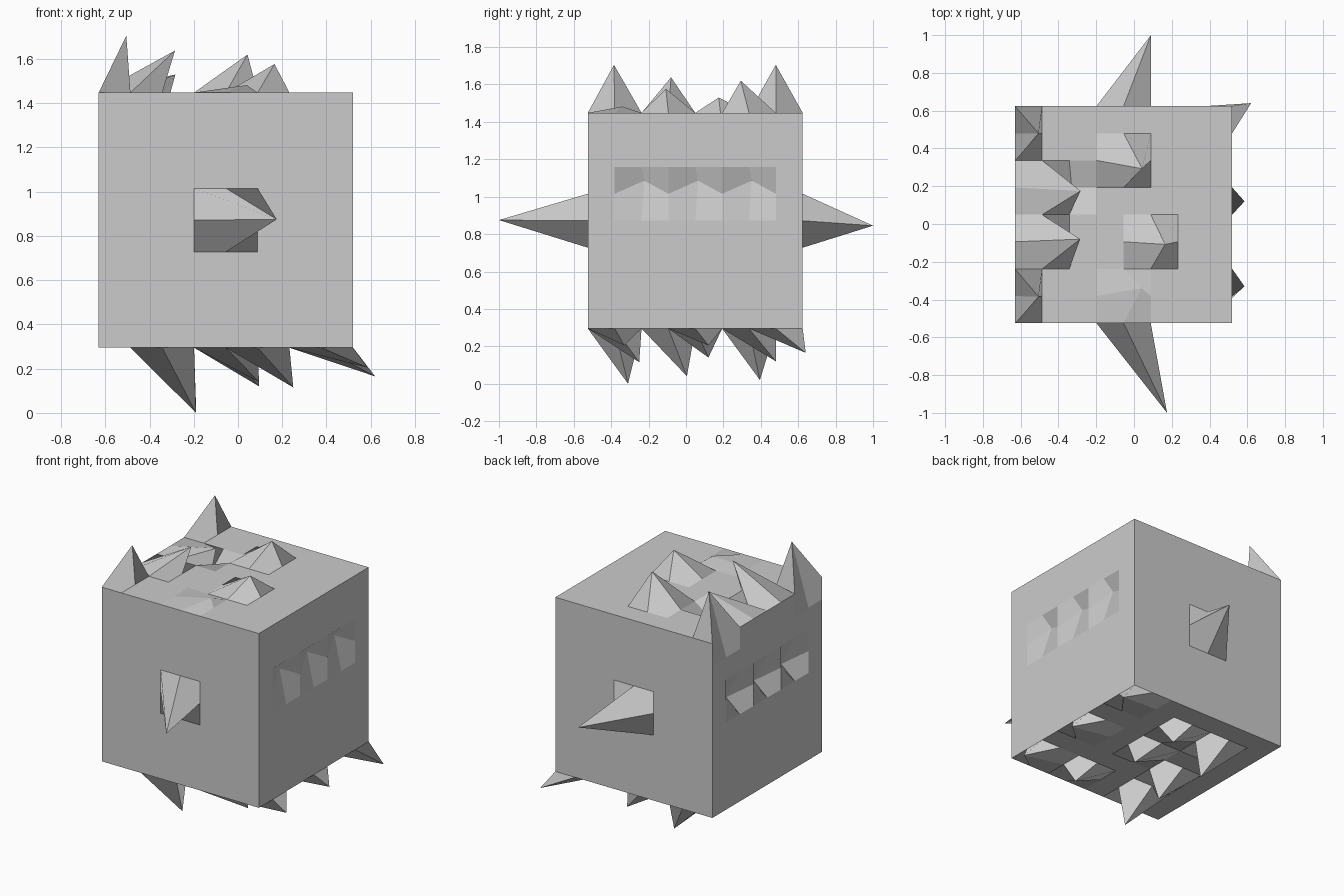
import bpy, bmesh
from mathutils import Vector

if "Cube" in bpy.data.objects:
    bpy.data.objects.remove(bpy.data.objects["Cube"])

# Block extents, divided into 8 x 8 cells per side
LO = Vector((-0.63, -0.525, 0.295))
HI = Vector((0.52, 0.624, 1.448))
STEP = (HI - LO) / 8


def node(i, j, k):
    """Position of a lattice point on the block."""
    return LO + Vector((STEP.x * i, STEP.y * j, STEP.z * k))


bm = bmesh.new()
bmesh.ops.create_cube(bm, size=1.0)
bmesh.ops.subdivide_edges(bm, edges=bm.edges[:], cuts=7, use_grid_fill=True)
for v in bm.verts:
    v.co = Vector([LO[a] + (v.co[a] + 0.5) * (HI[a] - LO[a]) for a in range(3)])

# Lattice point -> pulled-out tip
spikes = {
    # front and back
    (4, 0, 4): (0.175, -1.0, 0.875),
    (4, 8, 4): (0.09, 1.0, 0.845),
    # top
    (0, 7, 8): (-0.505, 0.48, 1.705),
    (0, 1, 8): (-0.505, -0.385, 1.705),
    (1, 3, 8): (-0.285, -0.08, 1.638),
    (1, 5, 8): (-0.283, 0.175, 1.53),
    (2, 5, 8): (-0.33, 0.194, 1.36),
    (4, 6, 8): (0.043, 0.293, 1.62),
    (5, 3, 8): (0.165, -0.108, 1.577),
    (4, 1, 8): (0.04, -0.34, 1.482),
    # bottom
    (2, 1, 0): (-0.19, -0.31, 0.0),
    (2, 3, 0): (-0.19, 0.005, 0.04),
    (2, 6, 0): (-0.19, 0.395, 0.02),
    (4, 4, 0): (0.095, 0.12, 0.14),
    (4, 6, 0): (0.095, 0.48, 0.12),
    (5, 1, 0): (0.25, -0.25, 0.115),
    (7, 1, 0): (0.585, -0.33, 0.205),
    (7, 4, 0): (0.585, 0.12, 0.205),
    (7, 7, 0): (0.62, 0.64, 0.165),
}
# Rows of shallow dents in both sides
for j in (2, 4, 6):
    p = node(8, j, 5)
    spikes[(8, j, 5)] = (p.x - 0.06, p.y + 0.015, p.z + 0.07)
    p = node(0, j, 5)
    spikes[(0, j, 5)] = (p.x + 0.09, p.y + 0.015, p.z - 0.05)

moves = [(min(bm.verts, key=lambda v: (v.co - node(*n)).length), tip)
         for n, tip in spikes.items()]
for v, tip in moves:
    v.co = tip

bmesh.ops.recalc_face_normals(bm, faces=bm.faces[:])
mesh = bpy.data.meshes.new("spiked_block")
bm.to_mesh(mesh)
bm.free()
obj = bpy.data.objects.new("spiked_block", mesh)
bpy.context.collection.objects.link(obj)
